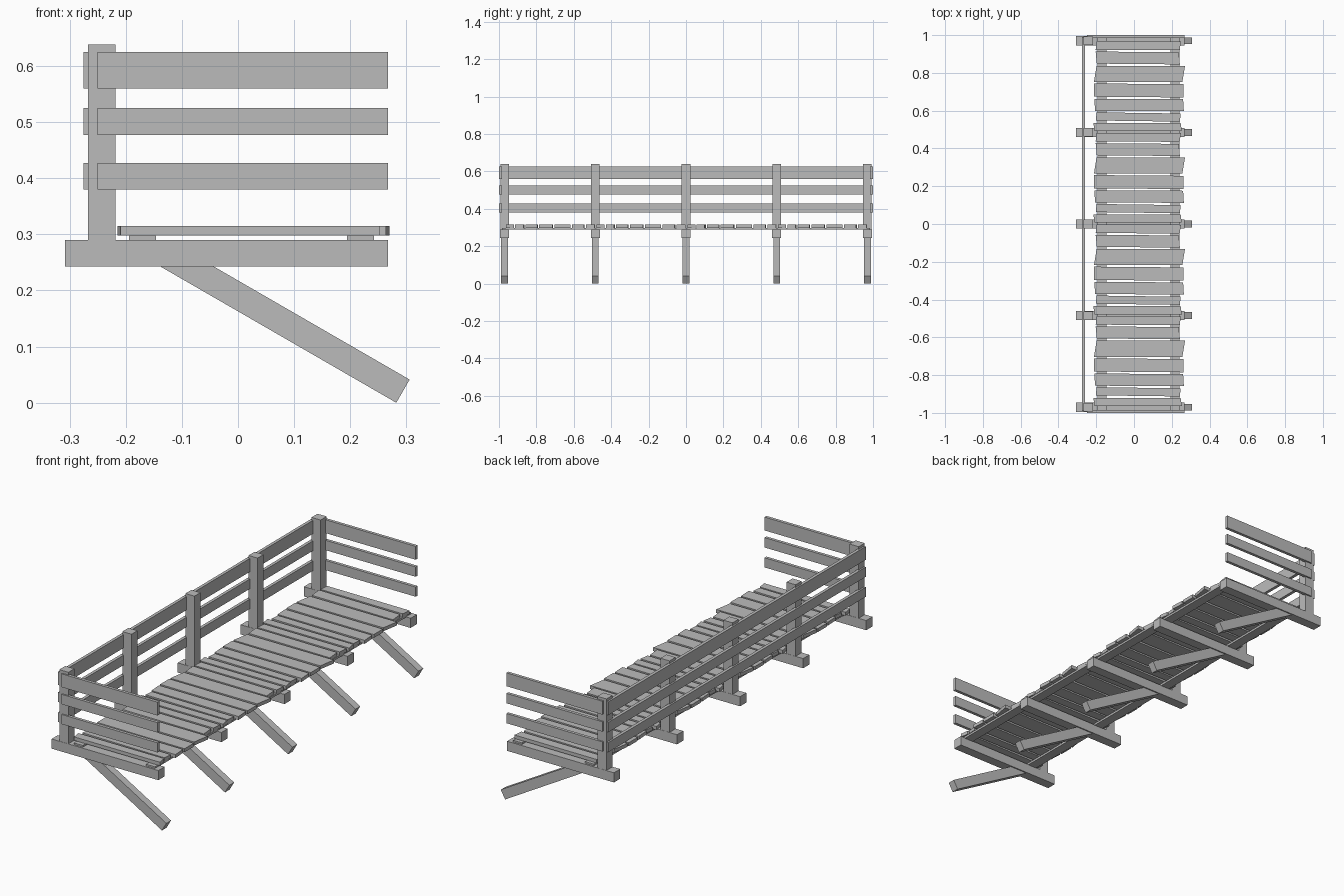
import bpy
import math
from mathutils import Matrix

cube = bpy.data.objects.get("Cube")
if cube:
    bpy.data.objects.remove(cube, do_unlink=True)

wood = bpy.data.materials.new("grey_wood")
wood.use_nodes = True
GREY = (0.5, 0.5, 0.5, 1)
wood.diffuse_color = GREY
wood.node_tree.nodes["Principled BSDF"].inputs["Base Color"].default_value = GREY


def prism(name, outline, z0, z1):
    """Vertical prism over a counter-clockwise four-point outline."""
    verts = [(x, y, z) for z in (z0, z1) for x, y in outline]
    faces = [(3, 2, 1, 0), (4, 5, 6, 7)]
    faces += [(i, (i + 1) % 4, (i + 1) % 4 + 4, i + 4) for i in range(4)]
    mesh = bpy.data.meshes.new(name)
    mesh.from_pydata(verts, [], faces)
    mesh.materials.append(wood)
    obj = bpy.data.objects.new(name, mesh)
    bpy.context.collection.objects.link(obj)
    return obj


def box(name, x0, x1, y0, y1, z0, z1):
    return prism(name, [(x0, y0), (x1, y0), (x1, y1), (x0, y1)], z0, z1)


# Support frames: cross beam, railing post and slanted brace
SPACING = 0.485
for i in range(-2, 3):
    y = i * SPACING
    box("cross_beam", -0.308, 0.267, y - 0.024, y + 0.024, 0.243, 0.29)
    box("railing_post", -0.267, -0.218, y - 0.023, y + 0.023, 0.29, 0.638)
    brace = box("slanted_brace", -0.487, 0, -0.018, 0.018, -0.0238, 0.0238)
    brace.matrix_world = (Matrix.Translation((0.294, y, 0.0206))
                          @ Matrix.Rotation(math.radians(30), 4, 'Y'))

# Two stringers under the deck
for x in (-0.17, 0.218):
    box("deck_stringer", x - 0.024, x + 0.024, -0.985, 0.985, 0.288, 0.298)

# Railing boards along the back and at both ends
for z0, z1 in ((0.38, 0.427), (0.477, 0.525), (0.56, 0.625)):
    box("back_rail", -0.275, -0.26, -0.99, 0.99, z0, z1)
    for y in (-0.9925, 0.9925):
        box("end_rail", -0.25, 0.267, y - 0.0075, y + 0.0075, z0, z1)

# Uneven deck planks: pitch, left end, right end, end slant, gap taper
PLANKS = [
    (0.056, -0.20, 0.245, 0.003, 0.001),
    (0.074, -0.20, 0.240, -0.003, 0.002),
    (0.095, -0.205, 0.263, 0.007, 0.0),
    (0.080, -0.212, 0.262, 0.0, 0.002),
    (0.074, -0.208, 0.262, -0.002, 0.001),
    (0.053, -0.20, 0.245, 0.002, 0.003),
    (0.053, -0.212, 0.250, -0.003, 0.0),
]
GAP = 0.010
for group in range(4):
    top = 0.972 - group * SPACING
    for pitch, left, right, slant, taper in PLANKS:
        low, high = top - pitch + GAP / 2, top - GAP / 2
        prism("deck_plank", [(left - slant, low + taper), (right - slant, low - taper),
                             (right + slant, high - taper), (left + slant, high + taper)],
              0.298, 0.315)
        top -= pitch
